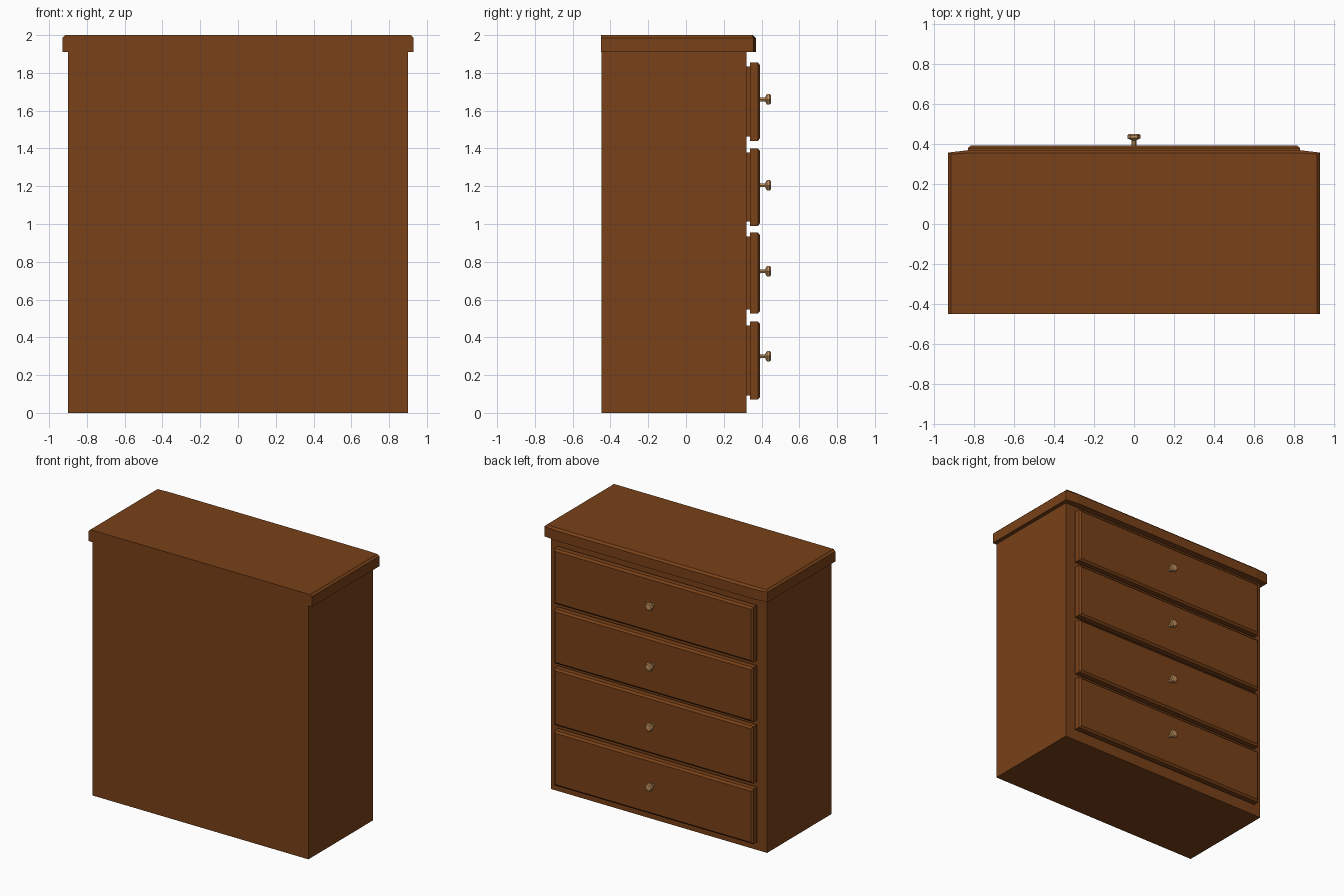
import bpy, bmesh, math

if "Cube" in bpy.data.objects:
    bpy.data.objects.remove(bpy.data.objects["Cube"])


def material(name, rgb):
    m = bpy.data.materials.new(name)
    m.diffuse_color = (*rgb, 1)
    m.use_nodes = True
    m.node_tree.nodes["Principled BSDF"].inputs["Base Color"].default_value = m.diffuse_color
    return m


WOOD = material("wood", (0.19, 0.053, 0.009))
BRASS = material("brass", (0.52, 0.28, 0.11))


def loft(name, rings, mat):
    """Skin a stack of equal-length point rings and cap both ends."""
    bm = bmesh.new()
    rows = [[bm.verts.new(p) for p in ring] for ring in rings]
    n = len(rows[0])
    for a, b in zip(rows, rows[1:]):
        for i in range(n):
            j = (i + 1) % n
            bm.faces.new((a[i], a[j], b[j], b[i]))
    bm.faces.new(rows[0][::-1])
    bm.faces.new(rows[-1])
    bmesh.ops.recalc_face_normals(bm, faces=bm.faces)
    me = bpy.data.meshes.new(name)
    bm.to_mesh(me)
    bm.free()
    me.materials.append(mat)
    ob = bpy.data.objects.new(name, me)
    bpy.context.collection.objects.link(ob)
    return ob


def rect_z(x, y0, y1, z):
    return [(-x, y0, z), (x, y0, z), (x, y1, z), (-x, y1, z)]


def rect_y(x, z0, z1, y):
    return [(-x, y, z0), (x, y, z0), (x, y, z1), (-x, y, z1)]


# Cabinet body
loft("cabinet_body", [rect_z(0.9, -0.447, 0.32, z) for z in (0, 1.91)], WOOD)


# Top board: slightly bowed drawer-side edge, chamfered on three upper edges
def top_outline(z, inset):
    x, y = 0.93 - inset, 0.357 - inset * 0.5
    return [(-x, -0.45, z), (x, -0.45, z), (x, y, z),
            (0.82, 0.37 - inset, z), (-0.82, 0.37 - inset, z), (-x, y, z)]


loft("top_board", [top_outline(1.91, 0), top_outline(1.985, 0),
                   top_outline(2.0, 0.015)], WOOD)

# Drawers: recessed backing, chamfered panel and a six-sided knob
DRAWERS = [(0.07, 0.485, 0.30), (0.525, 0.955, 0.75),
           (0.99, 1.40, 1.205), (1.44, 1.855, 1.66)]
KNOB = [(0.385, 0.016), (0.395, 0.012), (0.418, 0.012), (0.429, 0.033),
        (0.443, 0.033), (0.45, 0.025)]
for k, (z0, z1, zk) in enumerate(DRAWERS, 1):
    loft(f"drawer_backing_{k}",
         [rect_y(0.81, z0 + 0.022, z1 - 0.022, y) for y in (0.315, 0.345)], WOOD)
    loft(f"drawer_front_{k}",
         [rect_y(0.83, z0, z1, 0.34), rect_y(0.83, z0, z1, 0.38),
          rect_y(0.815, z0 + 0.015, z1 - 0.015, 0.393)], WOOD)
    loft(f"drawer_knob_{k}",
         [[(r * math.cos(i * math.pi / 3), y, zk + r * math.sin(i * math.pi / 3))
           for i in range(6)] for y, r in KNOB], BRASS)
